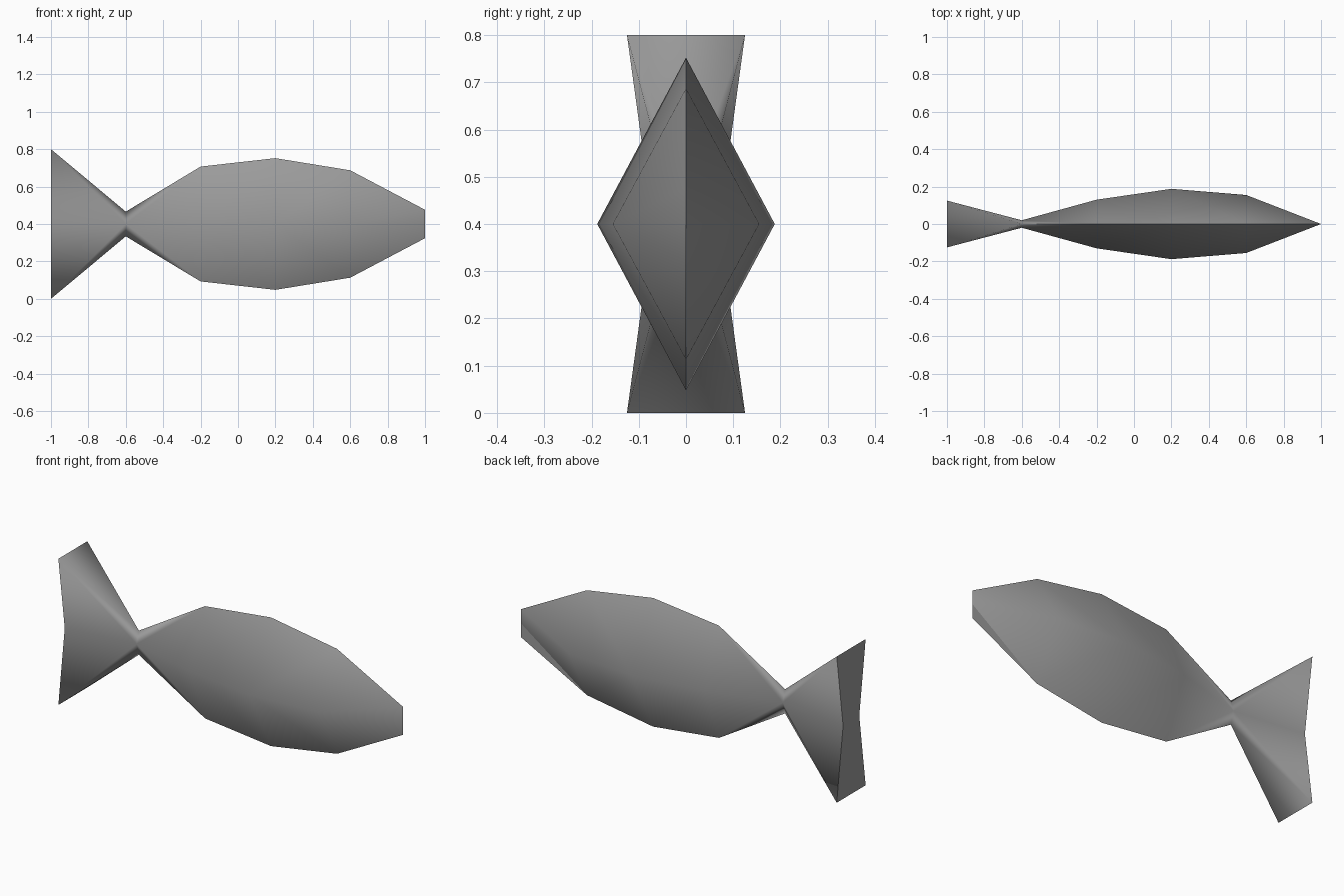
import bpy, bmesh
from math import radians

cube = bpy.data.objects.get("Cube")
if cube:
    bpy.data.objects.remove(cube, do_unlink=True)

MID = 0.4  # height of the centre line

# Grey skin
skin = bpy.data.materials.new("plain_grey")
skin.use_nodes = True
grey = (0.33, 0.33, 0.33, 1)
skin.diffuse_color = grey
skin.node_tree.nodes["Principled BSDF"].inputs["Base Color"].default_value = grey

# Diamond sections from neck to nose: x, half width, half height
sections = [(-0.6, 0.02, 0.066), (-0.2, 0.13, 0.307), (0.2, 0.188, 0.352),
            (0.6, 0.155, 0.287), (1.0, 0.0, 0.076)]

bm = bmesh.new()
flank, ridge = [], []
for x, w, h in sections:
    if w:
        flank.append({s: bm.verts.new((x, s * w, MID)) for s in (1, -1)})
    else:
        tip = bm.verts.new((x, 0, MID))
        flank.append({1: tip, -1: tip})
    ridge.append({v: bm.verts.new((x, 0, MID + v * h)) for v in (1, -1)})

# Body skin; the nose tapers to an upright edge with a flat fold under one side
crease = None
nose = len(sections) - 1
for i in range(nose):
    for s in (1, -1):
        for v in (1, -1):
            a, b = flank[i][s], ridge[i][v]
            c, d = ridge[i + 1][v], flank[i + 1][s]
            if i + 1 == nose and s == 1 and v == -1:
                bm.faces.new((a, b, d))
                bm.faces.new((b, c, d))
                crease = bm.edges.get((b, d))
            else:
                bm.faces.new((a, b, c))
                bm.faces.new((a, c, d))

# Tail: pinched hourglass end joined to the neck
corner = {(s, v): bm.verts.new((-1, s * 0.125, MID + v * MID))
          for s in (1, -1) for v in (1, -1)}
waist = {s: bm.verts.new((-1, s * 0.07, MID)) for s in (1, -1)}
for v in (1, -1):
    for s in (1, -1):
        bm.faces.new((corner[s, v], waist[s], flank[0][s]))
        bm.faces.new((corner[s, v], flank[0][s], ridge[0][v]))
    bm.faces.new((corner[1, v], corner[-1, v], ridge[0][v]))
    bm.faces.new((corner[1, v], corner[-1, v], waist[-1], waist[1]))

# Smooth flanks, sharp ridges and tail edges
bmesh.ops.recalc_face_normals(bm, faces=bm.faces[:])
for f in bm.faces:
    f.smooth = True
for e in bm.edges:
    e.smooth = e.calc_face_angle(0) < radians(62) and e is not crease

mesh = bpy.data.meshes.new("fish_body")
bm.to_mesh(mesh)
bm.free()
mesh.materials.append(skin)
fish = bpy.data.objects.new("fish_body", mesh)
bpy.context.collection.objects.link(fish)
